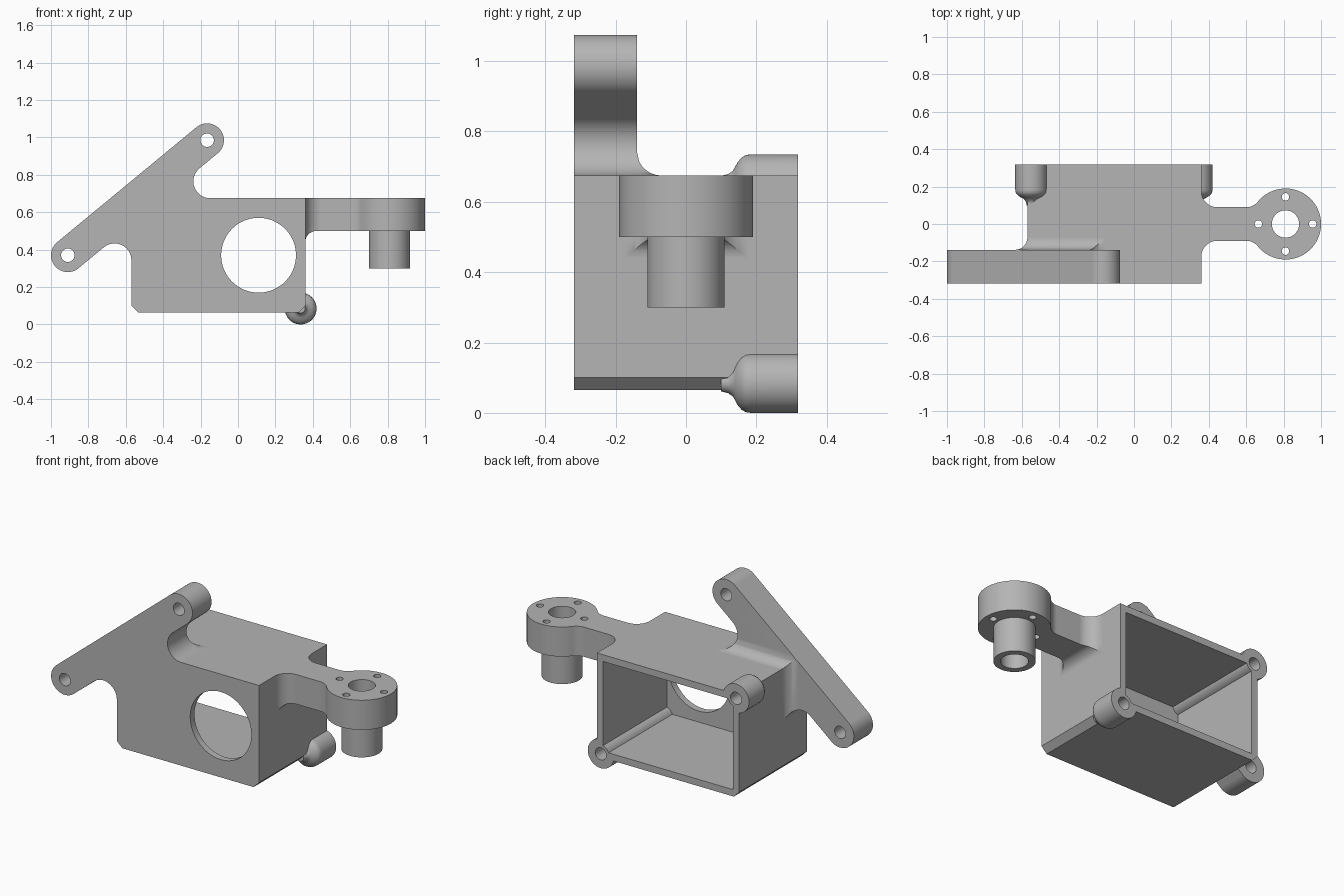
import bpy, bmesh
from math import sin, cos, radians, degrees, sqrt, atan2

cube = bpy.data.objects.get("Cube")
if cube:
    bpy.data.objects.remove(cube, do_unlink=True)

grey = bpy.data.materials.new("cast_grey")
grey.use_nodes = True
grey.diffuse_color = (0.46, 0.46, 0.46, 1)
grey.node_tree.nodes["Principled BSDF"].inputs["Base Color"].default_value = grey.diffuse_color


def arc(cx, cy, r, start, end, steps=16):
    angles = [radians(start + (end - start) * i / steps) for i in range(steps + 1)]
    return [(cx + r * cos(a), cy + r * sin(a)) for a in angles]


def circle(cx, cy, r, steps=64):
    return arc(cx, cy, r, 0, 360, steps)[:-1]


def loft(name, sections, axis):
    """Solid through (position, outline) sections stacked along y or z."""
    bm = bmesh.new()
    rings = []
    for pos, pts in sections:
        rings.append([bm.verts.new((a, pos, b) if axis == "y" else (a, b, pos))
                      for a, b in pts])
    for low, high in zip(rings, rings[1:]):
        for i in range(len(low)):
            j = (i + 1) % len(low)
            bm.faces.new((low[i], low[j], high[j], high[i]))
    bm.faces.new(rings[0])
    bm.faces.new(rings[-1])
    bmesh.ops.recalc_face_normals(bm, faces=bm.faces)
    mesh = bpy.data.meshes.new(name)
    bm.to_mesh(mesh)
    bm.free()
    mesh.materials.append(grey)
    obj = bpy.data.objects.new(name, mesh)
    bpy.context.collection.objects.link(obj)
    return obj


def prism(name, pts, axis, low, high):
    return loft(name, [(low, pts), (high, pts)], axis)


def combine(target, tool, operation):
    mod = target.modifiers.new("combine", "BOOLEAN")
    mod.operation, mod.solver, mod.object = operation, "EXACT", tool
    bpy.context.view_layer.objects.active = target
    bpy.ops.object.modifier_apply(modifier=mod.name)
    bpy.data.objects.remove(tool, do_unlink=True)


# Main dimensions
L, R, B, T = -0.57, 0.36, 0.065, 0.675
FRONT, BACK = -0.318, 0.318
WALL, CH = 0.04, 0.035

# Box with chamfered lower edges
body = prism("bracket_body", [(L + CH, B), (R - CH, B), (R, B + CH), (R, T),
                              (L, T), (L, B + CH)], "y", FRONT, BACK)

# Slanted mounting arm: two rounded ends blended into the box
low_end, high_end, r = (-0.91, 0.37), (-0.165, 0.985), 0.09
slope = (high_end[1] - low_end[1]) / (high_end[0] - low_end[0])
tilt = degrees(atan2(slope, 1))
drop = 2 * r * sqrt(1 + slope * slope)
left_x = L - r
left_z = low_end[1] + (left_x - low_end[0]) * slope - drop
top_z = T + r
top_x = low_end[0] + (top_z + drop - low_end[1]) / slope
arm_outline = (arc(*high_end, r, tilt - 90, tilt + 90, 24)
               + arc(*low_end, r, tilt + 90, tilt + 270, 24)
               + arc(left_x, left_z, r, tilt + 90, 0)
               + [(L, 0.3), (top_x, 0.3)]
               + arc(top_x, top_z, r, 270, tilt + 90))
ARM_BACK, FILLET = -0.14, 0.07
combine(body, prism("mounting_arm", arm_outline, "y", FRONT, ARM_BACK), "UNION")

# Fillet where the arm's back face meets the top and left of the box
sections = []
for i in range(11):
    y = ARM_BACK + FILLET * i / 10
    d = FILLET - sqrt(max(0, FILLET ** 2 - (y - ARM_BACK - FILLET) ** 2))
    sections.append((y, [(L - d, 0.2), (0, 0.2), (0, T + d), (L - d, T + d)]))
arm_fillet = loft("arm_fillet", sections, "y")
combine(arm_fillet, prism("fillet_limit", arm_outline, "y", -0.2, 0), "INTERSECT")
combine(body, arm_fillet, "UNION")

# Side neck and round hub, symmetric about y = 0
hub_x, hub_r, neck, blend, HUB_Z = 0.81, 0.19, 0.09, 0.08, 0.5
blend_x = hub_x - sqrt((hub_r + blend) ** 2 - (neck + blend) ** 2)
meet = degrees(atan2(neck + blend, blend_x - hub_x))
half = ([(0.34, neck + 0.085)] + arc(R + 0.085, neck + 0.085, 0.085, 180, 270)
        + arc(blend_x, neck + blend, blend, 270, meet + 180))
hub_outline = (half + arc(hub_x, 0, hub_r, meet, -meet, 48)[1:-1]
               + [(x, -y) for x, y in reversed(half)])
combine(body, prism("hub_arm", hub_outline, "z", HUB_Z, T), "UNION")

# Fillet under the neck
under = [(0.34, 0.44)] + arc(R + 0.06, 0.44, 0.06, 180, 90) + [(R + 0.06, 0.52), (0.34, 0.52)]
neck_fillet = prism("neck_fillet", under, "y", -0.3, 0.3)
combine(neck_fillet, prism("fillet_limit", hub_outline, "z", 0.4, 0.56), "INTERSECT")
combine(body, neck_fillet, "UNION")

# Hanging hub sleeve
combine(body, prism("hub_sleeve", circle(hub_x, 0, 0.11), "z", 0.3, 0.55), "UNION")

# Screw bosses on two opposite rear corners, with softly rounded front ends
bosses = [(-0.55, 0.65), (0.335, 0.085)]
boss_profile = [(0.1, 0.024), (0.12, 0.029), (0.133, 0.038), (0.14, 0.05), (0.147, 0.063),
                (0.158, 0.076), (0.17, 0.083), (0.185, 0.085), (BACK, 0.085)]
for x, z in bosses:
    combine(body, loft("screw_boss", [(y, circle(x, z, rad, 48)) for y, rad in boss_profile],
                       "y"), "UNION")

# Rear cavity, leaving material around the screw holes
cl, cr, cb, ct = L + WALL, R - WALL, B + WALL, T - WALL
cavity = prism("cavity", [(cl, cb), (cr, cb), (cr, ct), (cl, ct)], "y", FRONT + WALL, 0.4)
for x, z in bosses:
    combine(cavity, prism("boss_core", circle(x, z, 0.055, 32), "y", -0.4, 0.5), "DIFFERENCE")
combine(body, cavity, "DIFFERENCE")

# Holes: front window, arm ends, screw bosses, hub bore and its bolt circle
combine(body, prism("window", circle(0.11, 0.37, 0.2, 96), "y", -0.4, -0.2), "DIFFERENCE")
for x, z in (low_end, high_end):
    combine(body, prism("arm_hole", circle(x, z, 0.036, 32), "y", -0.4, 0), "DIFFERENCE")
for x, z in bosses:
    combine(body, prism("boss_hole", circle(x, z, 0.036, 32), "y", 0.15, 0.4), "DIFFERENCE")
combine(body, prism("hub_bore", circle(hub_x, 0, 0.073), "z", 0.2, 0.8), "DIFFERENCE")
for x, y in circle(hub_x, 0, 0.145, 4):
    combine(body, prism("bolt_hole", circle(x, y, 0.02, 24), "z", 0.4, 0.8), "DIFFERENCE")

# Smooth curved faces, keep edges crisp and flats flat
bpy.ops.object.select_all(action="DESELECT")
body.select_set(True)
bpy.context.view_layer.objects.active = body
bpy.ops.object.shade_smooth_by_angle(angle=radians(30))
normals = body.modifiers.new("flat_faces", "WEIGHTED_NORMAL")
normals.keep_sharp = True
